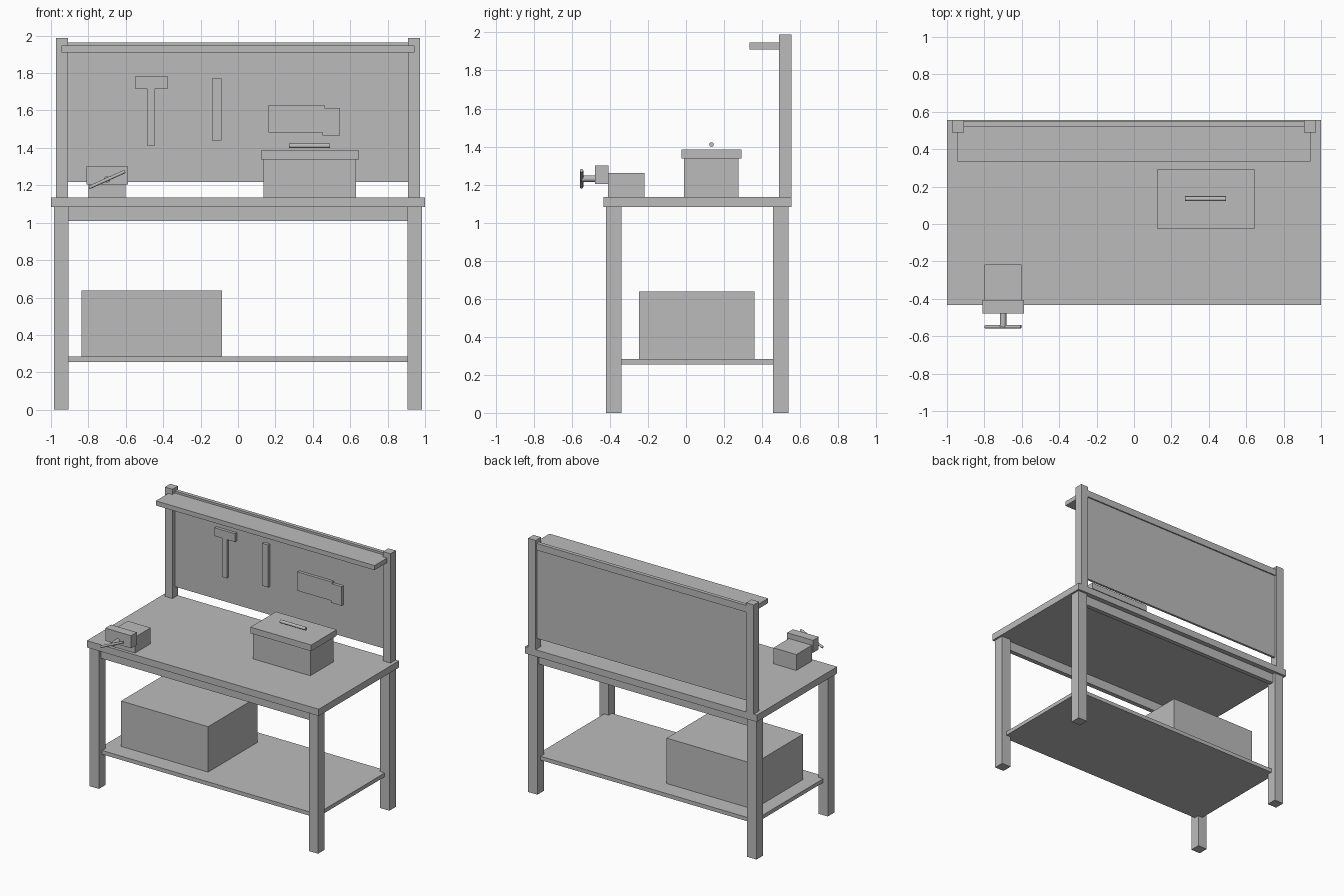
import bpy
import bmesh
from math import radians
from mathutils import Matrix, Vector

if "Cube" in bpy.data.objects:
    bpy.data.objects.remove(bpy.data.objects["Cube"], do_unlink=True)

grey = bpy.data.materials.new("plain grey")
grey.use_nodes = True
colour = (0.5, 0.5, 0.5, 1)
grey.diffuse_color = colour
grey.node_tree.nodes["Principled BSDF"].inputs["Base Color"].default_value = colour


def add_object(name, bm):
    bmesh.ops.recalc_face_normals(bm, faces=bm.faces)
    mesh = bpy.data.meshes.new(name)
    bm.to_mesh(mesh)
    bm.free()
    mesh.materials.append(grey)
    obj = bpy.data.objects.new(name, mesh)
    bpy.context.collection.objects.link(obj)
    return obj


def box(name, x, y, z):
    """Box from its (low, high) limits on each axis."""
    lims = (x, y, z)
    centre = Vector([(a + b) / 2 for a, b in lims])
    size = [b - a for a, b in lims]
    bm = bmesh.new()
    bmesh.ops.create_cube(bm, size=1, matrix=Matrix.Translation(centre) @ Matrix.Diagonal((*size, 1)))
    return add_object(name, bm)


def rod(name, centre, direction, length, radius):
    """Round bar lying along a direction."""
    turn = Vector(direction).to_track_quat("Z", "Y").to_matrix().to_4x4()
    bm = bmesh.new()
    bmesh.ops.create_cone(bm, cap_ends=True, segments=16, radius1=radius, radius2=radius,
                          depth=length, matrix=Matrix.Translation(centre) @ turn)
    obj = add_object(name, bm)
    bpy.ops.object.select_all(action="DESELECT")
    obj.select_set(True)
    bpy.context.view_layer.objects.active = obj
    bpy.ops.object.shade_smooth_by_angle(angle=radians(40))


def cutout(name, outline, y):
    """Flat tool shape: an x-z outline given depth along y."""
    bm = bmesh.new()
    face = bm.faces.new([bm.verts.new((px, y[0], pz)) for px, pz in outline])
    ext = bmesh.ops.extrude_face_region(bm, geom=[face])
    moved = [v for v in ext["geom"] if isinstance(v, bmesh.types.BMVert)]
    bmesh.ops.translate(bm, verts=moved, vec=(0, y[1] - y[0], 0))
    add_object(name, bm)


def mirrored(name, x, y, z):
    """Matching pair of boxes on the left and right."""
    box("left_" + name, x, y, z)
    box("right_" + name, (-x[1], -x[0]), y, z)


# Bench frame
TOP = 1.136
UNDER = 1.083
box("worktop", (-1, 1), (-0.434, 0.555), (UNDER, TOP))
for side, y in (("front", (-0.42, -0.34)), ("back", (0.458, 0.538))):
    mirrored(side + "_leg", (0.905, 0.985), y, (0, UNDER))
    mid = sum(y) / 2
    box(side + "_apron", (-0.94, 0.94), (mid - 0.018, mid + 0.018), (1.01, UNDER))
box("lower_shelf", (-0.945, 0.945), (-0.38, 0.498), (0.254, 0.284))
box("storage_crate", (-0.836, -0.085), (-0.247, 0.36), (0.284, 0.638))

# Tool board
mirrored("post", (0.908, 0.973), (0.489, 0.555), (TOP, 1.988))
box("back_panel", (-0.94, 0.94), (0.52, 0.538), (1.217, 1.96))
box("top_rail", (-0.94, 0.94), (0.519, 0.548), (1.91, 1.963))
box("upper_shelf", (-0.943, 0.943), (0.335, 0.519), (1.911, 1.947))

# Hanging tools
depth = (0.497, 0.521)
cutout("hammer", [(-0.487, 1.414), (-0.444, 1.414), (-0.444, 1.717), (-0.374, 1.717),
                  (-0.374, 1.781), (-0.551, 1.781), (-0.551, 1.717), (-0.487, 1.717)], depth)
box("chisel", (-0.139, -0.088), depth, (1.439, 1.77))
cutout("saw", [(0.163, 1.481), (0.453, 1.481), (0.453, 1.465), (0.545, 1.465),
               (0.545, 1.614), (0.463, 1.614), (0.463, 1.628), (0.163, 1.628)], depth)

# Vise
box("vise_body", (-0.8, -0.602), (-0.41, -0.217), (TOP, 1.26))
box("vise_jaw", (-0.81, -0.588), (-0.478, -0.407), (1.203, 1.301))
rod("vise_screw", (-0.7, -0.512, 1.231), (0, 1, 0), 0.075, 0.017)
rod("vise_handle", (-0.7, -0.549, 1.231), (0.195, 0, 0.088), 0.21, 0.009)

# Toolbox
box("toolbox_body", (0.136, 0.631), (-0.01, 0.276), (TOP, 1.337))
box("toolbox_lid", (0.123, 0.647), (-0.023, 0.292), (1.337, 1.385))
rod("toolbox_handle", (0.383, 0.134, 1.411), (1, 0, 0), 0.22, 0.012)
